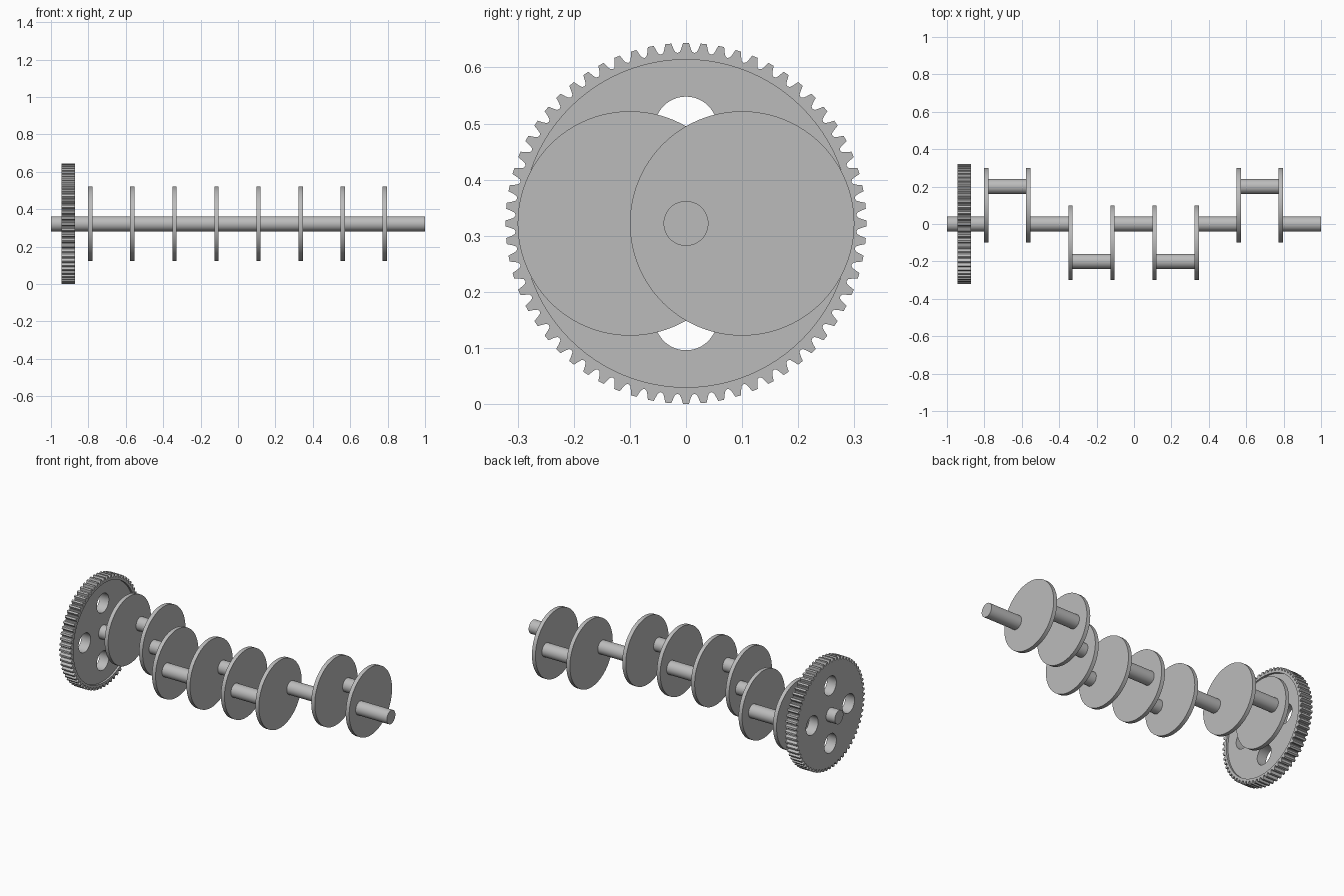
import bpy, bmesh
from math import pi, sin, cos, radians

cube = bpy.data.objects.get("Cube")
if cube:
    bpy.data.objects.remove(cube)

AXIS_Z = 0.322      # height of the main axis
ROD_R = 0.04
DISC_R, DISC_T = 0.2, 0.023
TEETH = 64

steel = bpy.data.materials.new("grey steel")
steel.use_nodes = True
grey = (0.5, 0.5, 0.5, 1)
steel.diffuse_color = grey
steel.node_tree.nodes["Principled BSDF"].inputs["Base Color"].default_value = grey


def smooth(obj):
    bpy.ops.object.select_all(action='DESELECT')
    obj.select_set(True)
    bpy.context.view_layer.objects.active = obj
    bpy.ops.object.shade_smooth_by_angle(angle=radians(30))


def rod(name, x0, x1, radius, y=0, z=AXIS_Z, sides=64):
    """Cylinder lying along x."""
    bpy.ops.mesh.primitive_cylinder_add(
        vertices=sides, radius=radius, depth=x1 - x0,
        location=((x0 + x1) / 2, y, z), rotation=(0, pi / 2, 0))
    obj = bpy.context.object
    obj.name = name
    obj.data.materials.append(steel)
    smooth(obj)
    return obj


# Crank discs, with the outer pairs thrown back and the inner pairs forward
xs = [-0.79 + 0.225 * i for i in range(8)]
throws = [1, -1, -1, 1]
for i, x in enumerate(xs):
    rod(f"crank_disc_{i + 1}", x - DISC_T / 2, x + DISC_T / 2, DISC_R,
        0.1 * throws[i // 2], sides=96)

# Crank pins inside each pair of discs
for i, side in enumerate(throws):
    rod(f"crank_pin_{i + 1}", xs[2 * i], xs[2 * i + 1], ROD_R, 0.2 * side)

# Main journals between the pairs and at both ends
ends = [-1] + xs + [1]
for i in range(5):
    rod(f"main_journal_{i + 1}", ends[2 * i], ends[2 * i + 1], ROD_R)

# Toothed wheel: one tooth profile repeated round the axis, then extruded
GEAR_X0, GEAR_X1 = -0.943, -0.871
tooth = [(-0.5, 0.304), (-0.36, 0.306), (-0.27, 0.312), (-0.17, 0.3215),
         (0.17, 0.3215), (0.27, 0.312), (0.36, 0.306)]
bm = bmesh.new()
ring = []
for t in range(TEETH):
    for frac, r in tooth:
        a = (t + frac) * 2 * pi / TEETH
        ring.append(bm.verts.new((GEAR_X0, r * sin(a), AXIS_Z + r * cos(a))))
face = bm.faces.new(ring)
out = bmesh.ops.extrude_face_region(bm, geom=[face])
new_verts = [v for v in out["geom"] if isinstance(v, bmesh.types.BMVert)]
bmesh.ops.translate(bm, verts=new_verts, vec=(GEAR_X1 - GEAR_X0, 0, 0))
bmesh.ops.recalc_face_normals(bm, faces=bm.faces)
mesh = bpy.data.meshes.new("gear_wheel")
bm.to_mesh(mesh)
bm.free()
mesh.materials.append(steel)
gear = bpy.data.objects.new("gear_wheel", mesh)
bpy.context.collection.objects.link(gear)

# Shallow recess in the inner face and four round lightening holes
cutters = [rod("recess_cutter", GEAR_X1 - 0.012, GEAR_X1 + 0.05, 0.292, sides=96)]
for k in range(4):
    a = k * pi / 2
    cutters.append(rod(f"hole_cutter_{k + 1}", GEAR_X0 - 0.05, GEAR_X1 + 0.05, 0.056,
                       0.17 * sin(a), AXIS_Z + 0.17 * cos(a), 48))
for c in cutters:
    c.hide_render = True
    cut = gear.modifiers.new(c.name, 'BOOLEAN')
    cut.operation = 'DIFFERENCE'
    cut.solver = 'EXACT'
    cut.object = c
    bpy.context.view_layer.objects.active = gear
    bpy.ops.object.modifier_apply(modifier=cut.name)
    bpy.data.objects.remove(c)
smooth(gear)
